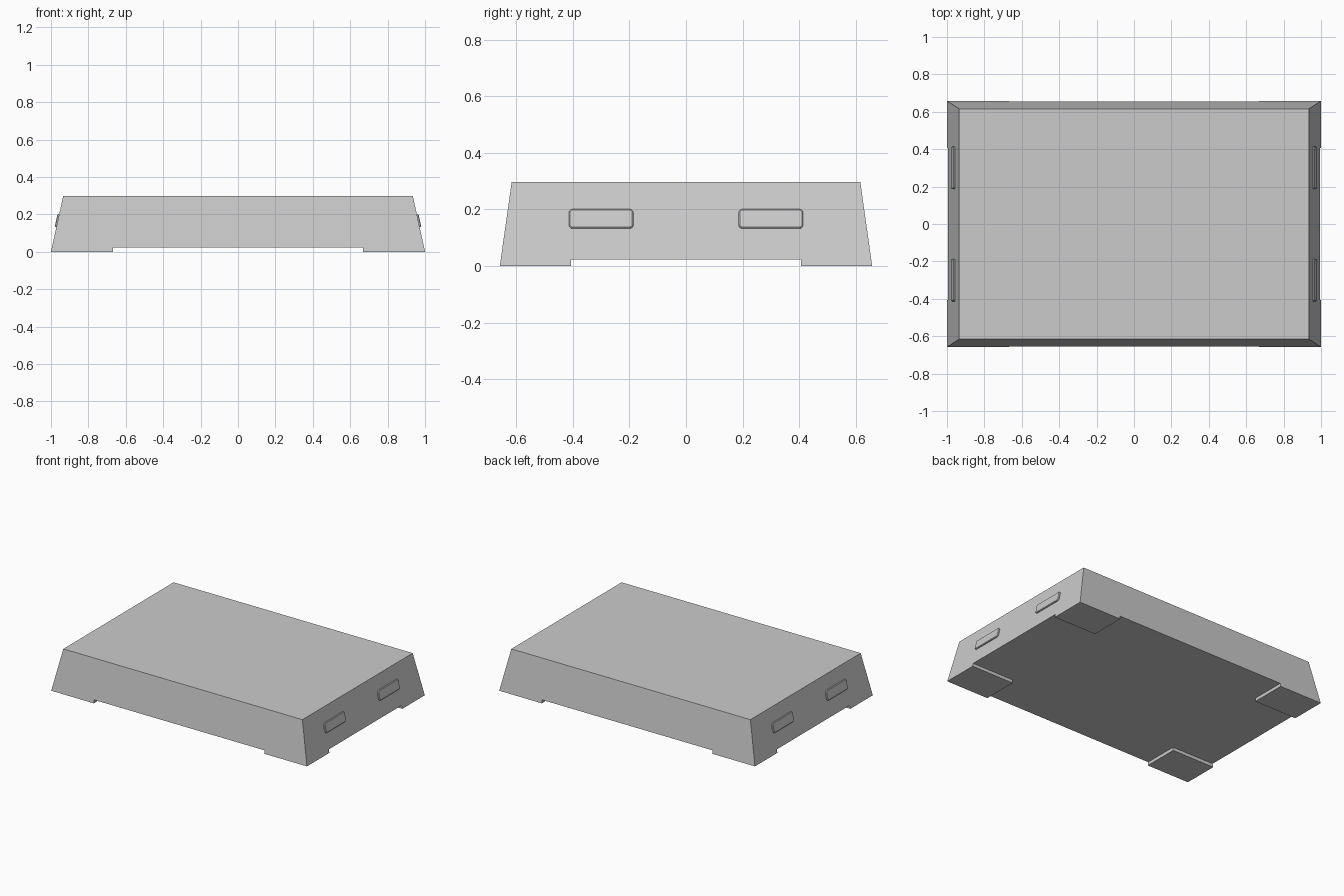
import bpy, bmesh, math
from mathutils import Matrix

if "Cube" in bpy.data.objects:
    bpy.data.objects.remove(bpy.data.objects["Cube"])

H = 0.297
BX, BY = 1.0, 0.658      # half sizes at the base
TX, TY = 0.935, 0.616    # half sizes at the top
LIFT = 0.023             # height of the feet


def loft(name, rings):
    """Closed solid through matching rings of points."""
    bm = bmesh.new()
    vs = [[bm.verts.new(p) for p in r] for r in rings]
    n = len(vs[0])
    for a, b in zip(vs, vs[1:]):
        for i in range(n):
            j = (i + 1) % n
            bm.faces.new((a[i], a[j], b[j], b[i]))
    bm.faces.new(vs[0][::-1])
    bm.faces.new(vs[-1])
    bmesh.ops.recalc_face_normals(bm, faces=bm.faces)
    me = bpy.data.meshes.new(name)
    bm.to_mesh(me)
    bm.free()
    ob = bpy.data.objects.new(name, me)
    bpy.context.collection.objects.link(ob)
    return ob


def rect(x, y, z):
    return [(-x, -y, z), (x, -y, z), (x, y, z), (-x, y, z)]


def rounded(w, h, r, z, seg=4):
    pts = []
    for k, (sx, sy) in enumerate([(1, 1), (-1, 1), (-1, -1), (1, -1)]):
        for i in range(seg + 1):
            a = math.pi / 2 * (k + i / seg)
            pts.append((sx * (w / 2 - r) + r * math.cos(a),
                        sy * (h / 2 - r) + r * math.sin(a), z))
    return pts


# Tapered body
body = loft("body", [rect(BX, BY, 0), rect(TX, TY, H)])

# Cross-shaped cut underneath leaves four corner feet
fx, fy, far = 0.667, 0.407, 2.0
cross = [(fx, fy), (fx, far), (-fx, far), (-fx, fy), (-far, fy), (-far, -fy),
         (-fx, -fy), (-fx, -far), (fx, -far), (fx, -fy), (far, -fy), (far, fy)]
cutter = loft("underside_cutter", [[(x, y, z) for x, y in cross] for z in (-0.1, LIFT)])
cutter.hide_render = True
mod = body.modifiers.new("feet", 'BOOLEAN')
mod.operation = 'DIFFERENCE'
mod.solver = 'EXACT'
mod.object = cutter
bpy.context.view_layer.objects.active = body
bpy.ops.object.modifier_apply(modifier=mod.name)
bpy.data.objects.remove(cutter)

# Raised rounded grips, two on each sloping end
tilt = math.atan2(BX - TX, H)
zc = 0.166
xc = BX - (BX - TX) * zc / H
for side, turn in (("right", 0), ("left", math.pi)):
    for end, y in (("front", -0.3), ("back", 0.3)):
        grip = loft(f"{side}_{end}_grip", [
            rounded(0.228, 0.070, 0.014, -0.004),
            rounded(0.228, 0.070, 0.014, 0.005),
            rounded(0.220, 0.062, 0.010, 0.009)])
        # local x -> y, local y -> up the slope, local z -> outward
        basis = Matrix(((0, 0, 1, 0), (1, 0, 0, 0), (0, 1, 0, 0), (0, 0, 0, 1)))
        grip.data.transform(Matrix.Rotation(turn, 4, 'Z')
                            @ Matrix.Translation((xc, y if turn == 0 else -y, zc))
                            @ Matrix.Rotation(-tilt, 4, 'Y') @ basis)
